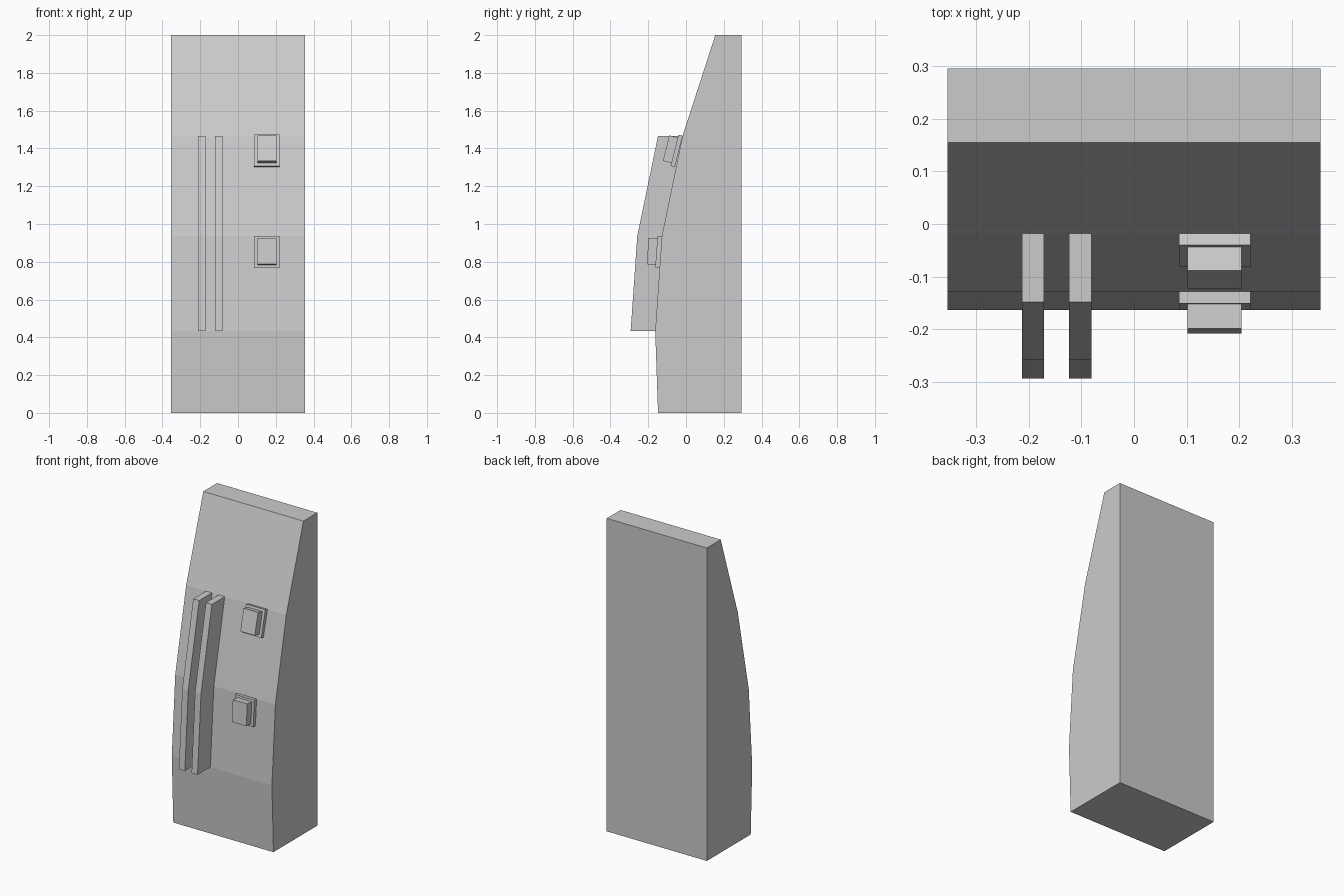
import bpy, bmesh
from math import radians, sin, cos

if "Cube" in bpy.data.objects:
    bpy.data.objects.remove(bpy.data.objects["Cube"])


def extrude_profile(name, profile, x0, x1):
    """Solid from a (y, z) profile swept from x0 to x1."""
    bm = bmesh.new()
    face = bm.faces.new([bm.verts.new((x0, y, z)) for y, z in profile])
    ext = bmesh.ops.extrude_face_region(bm, geom=[face])
    moved = [g for g in ext["geom"] if isinstance(g, bmesh.types.BMVert)]
    bmesh.ops.translate(bm, verts=moved, vec=(x1 - x0, 0, 0))
    bmesh.ops.recalc_face_normals(bm, faces=bm.faces[:])
    mesh = bpy.data.meshes.new(name)
    bm.to_mesh(mesh)
    bm.free()
    obj = bpy.data.objects.new(name, mesh)
    bpy.context.collection.objects.link(obj)
    return obj


def tilted_rect(y, z, tilt, down, height, out, depth):
    """Rectangle leaning back by tilt, measured from the corner (y, z)."""
    s, c = sin(tilt), cos(tilt)
    corners = [(down, out), (down + height, out),
               (down + height, out + depth), (down, out + depth)]
    return [(y - s * d - c * o, z - c * d + s * o) for d, o in corners]


# Curved front panel with flat back
front = [(-0.148, 0), (-0.163, 0.433), (-0.128, 0.937), (-0.018, 1.467), (0.155, 2)]
extrude_profile("panel_body", front + [(0.295, 2), (0.295, 0)], -0.354, 0.354)

# Two raised rails following the front curve
curve = front[1:4]
rail = curve + [(y - 0.13, z) for y, z in reversed(curve)]
for side, x in (("left", -0.213), ("right", -0.123)):
    extrude_profile(f"rail_{side}", rail, x, x + 0.042)

# Two buttons, each on a backing plate
for level, y, z, tilt in (("upper", -0.018, 1.467, radians(14)),
                          ("lower", -0.128, 0.936, radians(4))):
    extrude_profile(f"{level}_button_plate",
                    tilted_rect(y, z, tilt, 0, 0.17, 0, 0.023), 0.085, 0.221)
    extrude_profile(f"{level}_button",
                    tilted_rect(y, z, tilt, 0.015, 0.139, 0.023, 0.046), 0.102, 0.204)
